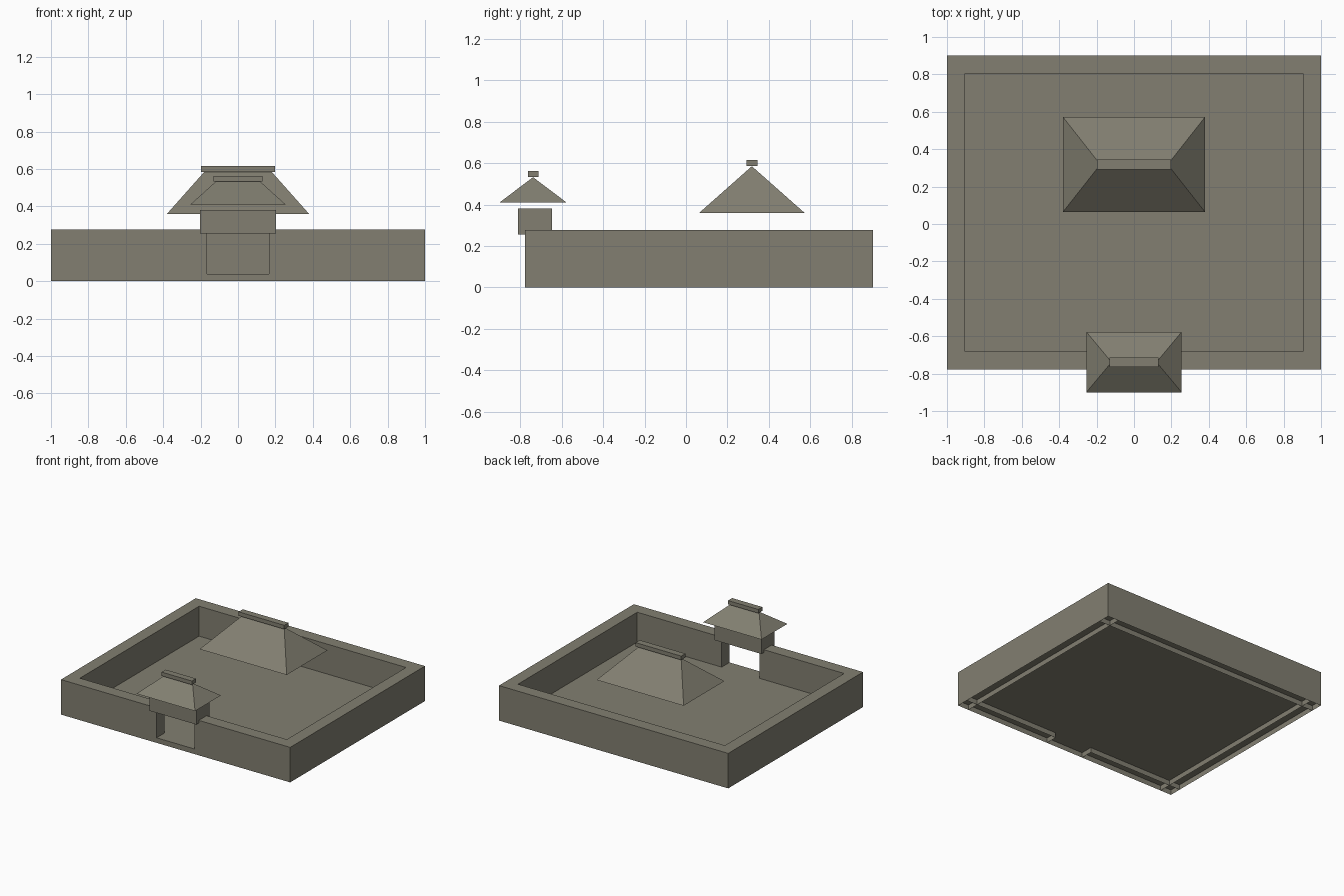
import bpy

if "Cube" in bpy.data.objects:
    bpy.data.objects.remove(bpy.data.objects["Cube"])

# One stone colour for the whole compound
stone = bpy.data.materials.new("grey_stone")
stone.diffuse_color = (0.223, 0.212, 0.165, 1.0)
stone.use_nodes = True
stone.node_tree.nodes["Principled BSDF"].inputs["Base Color"].default_value = stone.diffuse_color


def make(name, verts, faces):
    mesh = bpy.data.meshes.new(name)
    mesh.from_pydata(verts, [], faces)
    mesh.materials.append(stone)
    obj = bpy.data.objects.new(name, mesh)
    bpy.context.collection.objects.link(obj)
    return obj


def open_box(name, x0, x1, y0, y1, z0, z1):
    """Box with four sides and a top, open underneath."""
    verts = [(x, y, z) for z in (z0, z1)
             for x, y in ((x0, y0), (x1, y0), (x1, y1), (x0, y1))]
    sides = [(i, (i + 1) % 4, (i + 1) % 4 + 4, i + 4) for i in range(4)]
    return make(name, verts, sides + [(4, 5, 6, 7)])


def hip_roof(name, half_x, y0, y1, z0, z1, half_ridge):
    """Four sloping faces meeting in a ridge along x, open underneath."""
    mid = (y0 + y1) / 2
    verts = [(-half_x, y0, z0), (half_x, y0, z0), (half_x, y1, z0),
             (-half_x, y1, z0), (-half_ridge, mid, z1), (half_ridge, mid, z1)]
    return make(name, verts, [(0, 1, 5, 4), (1, 2, 5), (2, 3, 4, 5), (3, 0, 4)])


FRONT, BACK, TOP, THICK = -0.778, 0.902, 0.276, 0.097
GATE = 0.165  # half width of the gate opening

# Courtyard floor slab
open_box("courtyard_floor", -1, 1, FRONT, BACK, 0, 0.04)

# Perimeter walls, the front one split by the gate
open_box("back_wall", -1, 1, BACK - THICK, BACK, 0, TOP)
for side, s in (("left", -1), ("right", 1)):
    xs = sorted((s, s * (1 - THICK)))
    open_box(side + "_wall", *xs, FRONT, BACK, 0, TOP)
    xs = sorted((s, s * GATE))
    open_box("front_wall_" + side, *xs, FRONT, FRONT + THICK, 0, TOP)

# Gatehouse: lintel block, roof and ridge cap
open_box("gate_lintel", -0.203, 0.203, -0.81, -0.648, 0.255, 0.38)
hip_roof("gate_roof", 0.255, -0.9, -0.577, 0.41, 0.532, 0.12)
open_box("gate_ridge_cap", -0.132, 0.132, -0.764, -0.713, 0.532, 0.562)

# Main hall: roof and ridge cap
hip_roof("hall_roof", 0.38, 0.064, 0.572, 0.36, 0.585, 0.18)
open_box("hall_ridge_cap", -0.199, 0.199, 0.292, 0.344, 0.585, 0.616)
